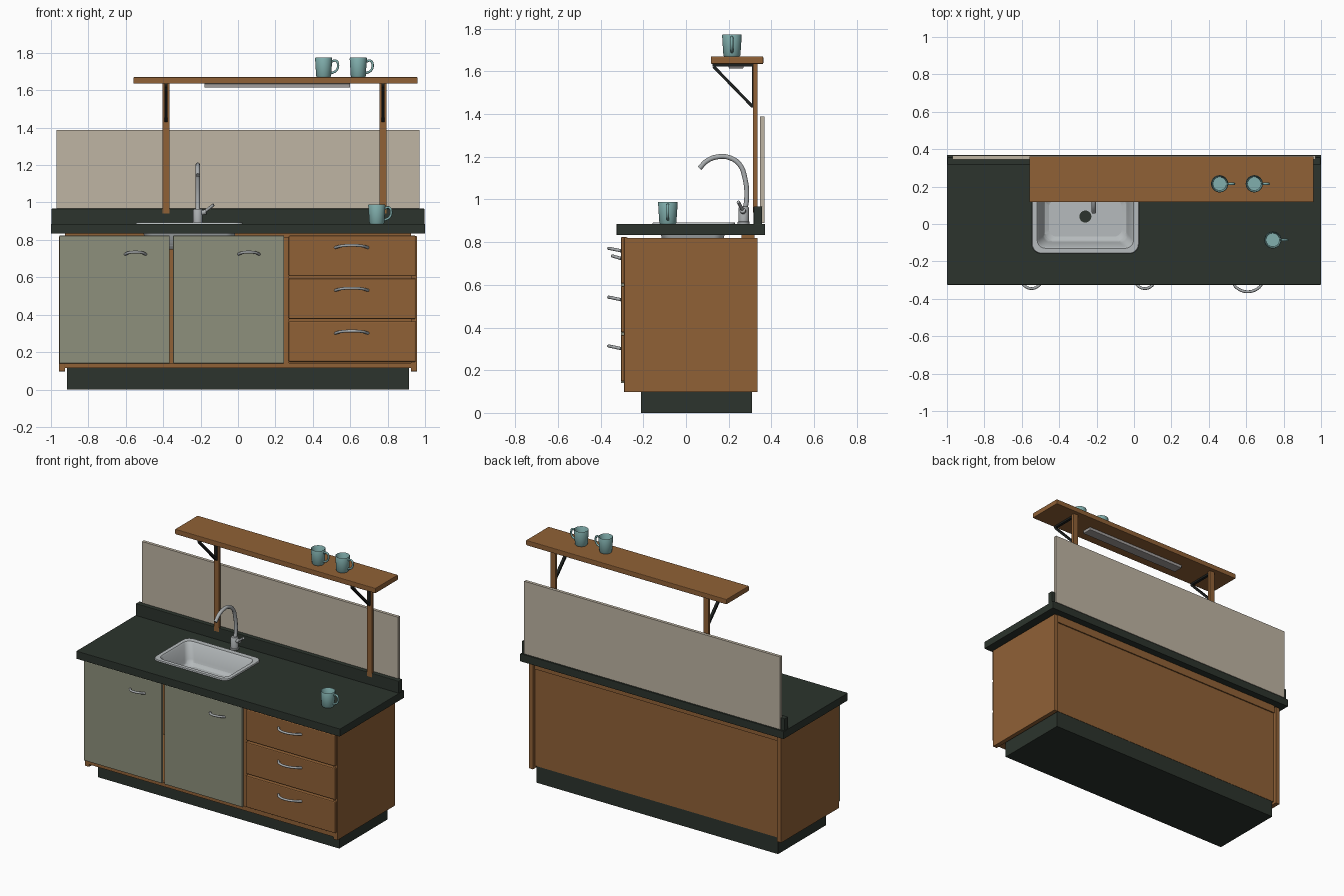
import bpy, bmesh, math
from mathutils import Vector

cube = bpy.data.objects.get("Cube")
if cube:
    bpy.data.objects.remove(cube, do_unlink=True)


def material(name, rgb):
    m = bpy.data.materials.new(name)
    m.use_nodes = True
    m.diffuse_color = (*rgb, 1)
    m.node_tree.nodes["Principled BSDF"].inputs["Base Color"].default_value = (*rgb, 1)
    return m


WOOD = material("warm_wood", (0.28, 0.12, 0.037))
SAGE = material("sage_paint", (0.27, 0.28, 0.20))
STONE = material("dark_green_stone", (0.025, 0.034, 0.026))
TILE = material("beige_panel", (0.52, 0.46, 0.37))
METAL = material("brushed_metal", (0.40, 0.42, 0.43))
SINK = material("sink_steel", (0.47, 0.50, 0.51))
BLACK = material("black_iron", (0.012, 0.014, 0.013))
TEAL = material("teal_ceramic", (0.22, 0.43, 0.42))
LAMP = material("lamp_grey", (0.36, 0.34, 0.33))


def finish(name, bm, mat, smooth=False, bevel=0):
    bmesh.ops.recalc_face_normals(bm, faces=bm.faces)
    me = bpy.data.meshes.new(name)
    bm.to_mesh(me)
    bm.free()
    ob = bpy.data.objects.new(name, me)
    bpy.context.collection.objects.link(ob)
    me.materials.append(mat)
    if bevel:
        mod = ob.modifiers.new("soft_edges", "BEVEL")
        mod.width, mod.segments = bevel, 2
    if smooth:
        activate(ob)
        bpy.ops.object.shade_smooth_by_angle(angle=math.radians(40))
    return ob


def activate(ob):
    bpy.ops.object.select_all(action="DESELECT")
    ob.select_set(True)
    bpy.context.view_layer.objects.active = ob


def box(name, mat, x, y, z, bevel=0):
    bm = bmesh.new()
    bmesh.ops.create_cube(bm, size=1)
    for v in bm.verts:
        v.co = [a + (b - a) * (c + 0.5) for (a, b), c in zip((x, y, z), v.co)]
    return finish(name, bm, mat, bevel=bevel)


def rect(x, y, z, r=0, n=1):
    """Loop of points round a rectangle, corners rounded by r in n points."""
    pts = []
    corners = ((x[1], y[1], -1, -1), (x[0], y[1], 1, -1), (x[0], y[0], 1, 1), (x[1], y[0], -1, 1))
    for k, (cx, cy, sx, sy) in enumerate(corners):
        for i in range(n):
            a = math.pi / 2 * (k + i / max(n - 1, 1))
            pts.append((cx + sx * r + r * math.cos(a), cy + sy * r + r * math.sin(a), z))
    return pts


def circle(x, y, z, r, n=32):
    return [(x + r * math.cos(math.tau * i / n), y + r * math.sin(math.tau * i / n), z) for i in range(n)]


def loft(name, mat, loops, cap=True, ring=False, **kw):
    """Skin a stack of equal loops, capped at both ends or closed into a ring."""
    bm = bmesh.new()
    rows = [[bm.verts.new(p) for p in loop] for loop in loops]
    n = len(rows[0])
    for a, b in zip(rows, rows[1:] + (rows[:1] if ring else [])):
        for i in range(n):
            bm.faces.new((a[i], a[(i + 1) % n], b[(i + 1) % n], b[i]))
    if cap and not ring:
        bm.faces.new(rows[0])
        bm.faces.new(rows[-1])
    return finish(name, bm, mat, **kw)


def tube(name, mat, points, r):
    """Smooth round tube through a few points."""
    cu = bpy.data.curves.new(name, "CURVE")
    cu.dimensions = "3D"
    cu.bevel_depth, cu.bevel_resolution, cu.use_fill_caps = r, 3, True
    cu.resolution_u = 6
    sp = cu.splines.new("BEZIER")
    sp.bezier_points.add(len(points) - 1)
    for bp, p in zip(sp.bezier_points, points):
        bp.co = p
        bp.handle_left_type = bp.handle_right_type = "AUTO"
    cu.materials.append(mat)
    ob = bpy.data.objects.new(name, cu)
    bpy.context.collection.objects.link(ob)
    activate(ob)
    bpy.ops.object.convert(target="MESH")
    bpy.ops.object.shade_smooth_by_angle(angle=math.radians(50))
    return ob


# Cabinet carcass, open inside
box("plinth", STONE, (-0.915, 0.915), (-0.21, 0.31), (0, 0.115))
for side, x in (("right", (-0.957, -0.925)), ("left", (0.925, 0.957))):
    box(side + "_side_panel", WOOD, x, (-0.29, 0.335), (0.097, 0.82), 0.003)
box("cabinet_floor", WOOD, (-0.926, 0.926), (-0.29, 0.31), (0.114, 0.142))
box("cabinet_back", WOOD, (-0.926, 0.926), (0.29, 0.312), (0.114, 0.82))
box("cabinet_divider", WOOD, (0.24, 0.272), (-0.288, 0.295), (0.14, 0.815))
box("drawer_backing", WOOD, (0.27, 0.926), (-0.27, -0.25), (0.14, 0.81))
box("back_rail", WOOD, (-0.926, 0.926), (0.26, 0.32), (0.78, 0.834))


# Curved pull handle, bowed out from the front
def pull(name, cx, z, half, depth):
    ends = [(cx + s * half, -0.303, z - 0.012) for s in (-1, 1)]
    mids = [(cx + s * half * 0.6, -0.303 - depth * 0.72, z - 0.003) for s in (-1, 1)]
    tube(name, METAL, [ends[0], mids[0], (cx, -0.303 - depth, z), mids[1], ends[1]], 0.0075)


# Doors
for side, x, hx in (("right", (-0.955, -0.365), -0.548), ("left", (-0.347, 0.246), 0.058)):
    box(side + "_door", SAGE, x, (-0.305, -0.288), (0.14, 0.823), 0.003)
    pull(side + "_door_pull", hx, 0.735, 0.056, 0.042)

# Drawers
for i, (z0, z1) in enumerate(((0.148, 0.365), (0.377, 0.594), (0.606, 0.823))):
    box(f"drawer_front_{i + 1}", WOOD, (0.271, 0.95), (-0.305, -0.272), (z0, z1), 0.006)
    pull(f"drawer_pull_{i + 1}", 0.608, z0 + 0.165, 0.088, 0.059)

# Worktop with an opening for the sink, and upstand behind it
outer = ((-1, 1), (-0.325, 0.37))
hole = ((-0.525, 0.005), (-0.14, 0.205))
loft("worktop", STONE, [rect(*outer, 0.885), rect(*hole, 0.885), rect(*hole, 0.833), rect(*outer, 0.833)],
     ring=True, bevel=0.003)
box("upstand", STONE, (-0.997, 0.997), (0.317, 0.357), (0.88, 0.967), 0.004)

# Wall panel in two halves
for side, x in (("right", (-0.97, 0)), ("left", (0, 0.97))):
    box(side + "_wall_panel", TILE, x, (0.346, 0.367), (0.89, 1.388))


# Sink: raised rim, sloping bowl, then its outer skin
def sink_loop(grow, z, r, back=0.0):
    return rect((-0.51 - grow, -0.01 + grow), (-0.122 - grow, 0.185 + grow + back), z, r, 8)


loft("sink", SINK, [sink_loop(0.012, 0.882, 0.05), sink_loop(0.036, 0.884, 0.05, 0.01),
                    sink_loop(0.033, 0.893, 0.048, 0.01), sink_loop(0.008, 0.893, 0.045),
                    sink_loop(0, 0.885, 0.04), sink_loop(-0.022, 0.79, 0.045),
                    sink_loop(-0.03, 0.768, 0.05), sink_loop(-0.055, 0.757, 0.04)],
     cap=False, smooth=True)
loft("sink_bowl_floor", SINK, [sink_loop(-0.055, 0.757, 0.04), sink_loop(-0.055, 0.75, 0.04)])
loft("sink_bowl_shell", SINK, [sink_loop(0.005, 0.882, 0.045), sink_loop(-0.015, 0.785, 0.05),
                               sink_loop(-0.05, 0.75, 0.045)], cap=False, smooth=True)
loft("drain", STONE, [circle(-0.26, 0.04, 0.755, 0.032), circle(-0.26, 0.04, 0.76, 0.032)])

# Tap
TX, TY = -0.215, 0.27
loft("tap_base", METAL, [circle(TX, TY, 0.884, 0.028), circle(TX, TY, 0.895, 0.028), circle(TX, TY, 0.896, 0.025),
                         circle(TX, TY, 0.96, 0.025), circle(TX, TY, 0.966, 0.02)], smooth=True)
spout = ((0.275, 0.95), (0.284, 1.0), (0.276, 1.1), (0.25, 1.165), (0.2, 1.197), (0.15, 1.2), (0.1, 1.182), (0.063, 1.146))
tube("tap_spout", METAL, [(TX, y, z) for y, z in spout], 0.012)
tube("tap_lever_hub", METAL, [(TX, TY, 0.94), (TX + 0.045, TY - 0.005, 0.95)], 0.014)
tube("tap_lever", METAL, [(TX + 0.035, TY - 0.005, 0.95), (TX + 0.085, TY - 0.025, 0.988)], 0.008)

# Raised shelf on posts with iron brackets
box("shelf", WOOD, (-0.56, 0.96), (0.117, 0.362), (1.635, 1.67), 0.004)
box("shelf_lamp", LAMP, (-0.18, 0.6), (0.2, 0.27), (1.614, 1.636), 0.004)
for side, cx in (("right", -0.385), ("left", 0.775)):
    box(side + "_post", WOOD, (cx - 0.019, cx + 0.019), (0.315, 0.335), (0.94, 1.636))
    w = (cx - 0.009, cx + 0.009)
    box(side + "_bracket_arm", BLACK, w, (0.125, 0.316), (1.622, 1.636))
    box(side + "_bracket_leg", BLACK, w, (0.309, 0.316), (1.43, 1.63))
    top, low, t = Vector((0, 0.13, 1.622)), Vector((0, 0.312, 1.435)), 0.005
    off = Vector((0, t, t))
    loft(side + "_bracket_brace", BLACK,
         [[(x, p.y, p.z) for p in (top - off, low - off, low + off, top + off)] for x in w])


# Mugs with side handles
def mug(name, x, y, z):
    profile = ((0.036, 0), (0.04, 0.006), (0.046, 0.1), (0.044, 0.104), (0.041, 0.1), (0.036, 0.012))
    loft(name, TEAL, [circle(x, y, z + h, r) for r, h in profile], smooth=True)
    arc = ((0.041, 0.083), (0.066, 0.088), (0.077, 0.066), (0.068, 0.036), (0.04, 0.021))
    tube(name + "_handle", TEAL, [(x + dx, y, z + dz) for dx, dz in arc], 0.0065)


mug("shelf_mug_1", 0.458, 0.215, 1.67)
mug("shelf_mug_2", 0.643, 0.215, 1.67)
mug("worktop_mug", 0.742, -0.085, 0.885)
